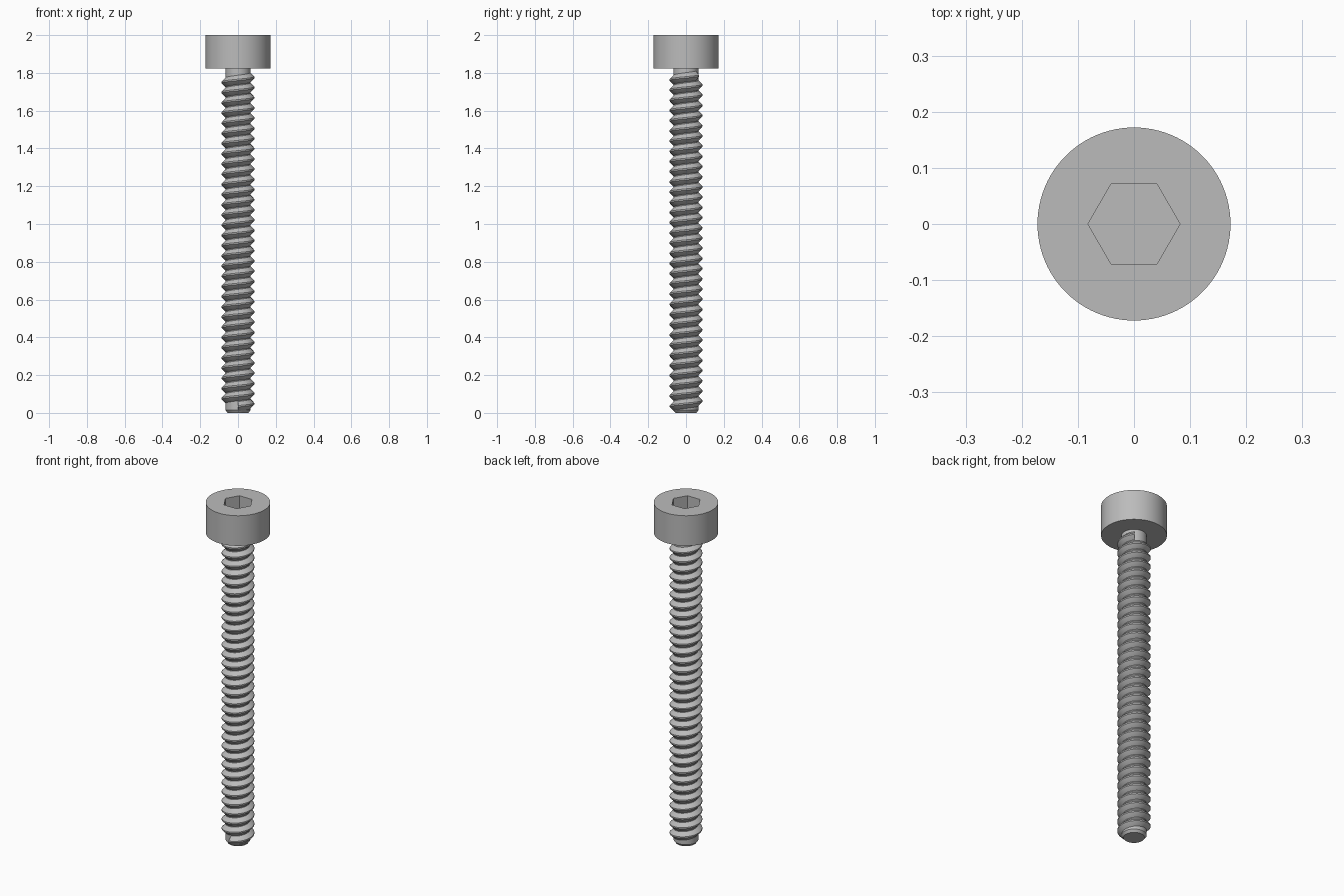
import bpy, bmesh, math

cube = bpy.data.objects.get("Cube")
if cube:
    bpy.data.objects.remove(cube, do_unlink=True)

steel = bpy.data.materials.new("plain grey steel")
steel.use_nodes = True
steel.diffuse_color = (0.5, 0.5, 0.5, 1)
steel.node_tree.nodes["Principled BSDF"].inputs["Base Color"].default_value = (0.5, 0.5, 0.5, 1)

HEAD_R, HEAD_Z, TOP = 0.172, 1.823, 2.0
HEX_R, HEX_DEPTH = 0.082, 0.09
CORE_R, CREST_R = 0.066, 0.087
PITCH, THREAD_START, THREAD_END = 0.054, 0.035, 1.785
STEPS = 48


def add_object(name, bm):
    bmesh.ops.recalc_face_normals(bm, faces=bm.faces[:])
    mesh = bpy.data.meshes.new(name)
    bm.to_mesh(mesh)
    bm.free()
    ob = bpy.data.objects.new(name, mesh)
    bpy.context.collection.objects.link(ob)
    mesh.materials.append(steel)
    bpy.ops.object.select_all(action='DESELECT')
    ob.select_set(True)
    bpy.context.view_layer.objects.active = ob
    bpy.ops.object.shade_smooth_by_angle(angle=math.radians(25))
    return ob


def ring(bm, radius, z, sides):
    return [bm.verts.new((radius * math.cos(math.tau * i / sides),
                          radius * math.sin(math.tau * i / sides), z)) for i in range(sides)]


def bridge(bm, a, b):
    n = len(a)
    for i in range(n):
        bm.faces.new((a[i], a[(i + 1) % n], b[(i + 1) % n], b[i]))


# Cylindrical head with a hexagonal socket
bm = bmesh.new()
sides = 96
low, high = ring(bm, HEAD_R, HEAD_Z, sides), ring(bm, HEAD_R, TOP, sides)
rim, floor = ring(bm, HEX_R, TOP, 6), ring(bm, HEX_R, TOP - HEX_DEPTH, 6)
bm.faces.new(low)
bridge(bm, low, high)
bridge(bm, rim, floor)
bm.faces.new(floor)
span = sides // 6
for k in range(6):
    a, b = rim[k], rim[(k + 1) % 6]
    arc = [high[(k * span + j) % sides] for j in range(span + 1)]
    bm.faces.new([a] + arc + [b])
add_object("socket_head", bm)

# Plain core with a chamfered tip
bm = bmesh.new()
rings = [ring(bm, r, z, STEPS) for r, z in
         ((0.055, 0), (CORE_R, 0.014), (CORE_R, HEAD_Z + 0.01))]
for a, b in zip(rings, rings[1:]):
    bridge(bm, a, b)
bm.faces.new(rings[0])
bm.faces.new(rings[-1])
add_object("shank_core", bm)

# Right-handed helical thread, a V section with a narrow crest
bm = bmesh.new()
section = ((CORE_R - 0.004, -0.5), (CORE_R, -0.46), (CREST_R, -0.07),
           (CREST_R, 0.07), (CORE_R, 0.46), (CORE_R - 0.004, 0.5))
count = int((THREAD_END - THREAD_START) / PITCH * STEPS)
previous = None
for i in range(count + 1):
    t = math.tau * i / STEPS + math.pi * 1.5
    z = THREAD_START + PITCH * i / STEPS
    current = [bm.verts.new((r * math.cos(t), r * math.sin(t), z + h * PITCH))
               for r, h in section]
    if previous:
        bridge(bm, previous, current)
    else:
        bm.faces.new(current)
    previous = current
bm.faces.new(previous)
add_object("screw_thread", bm)
